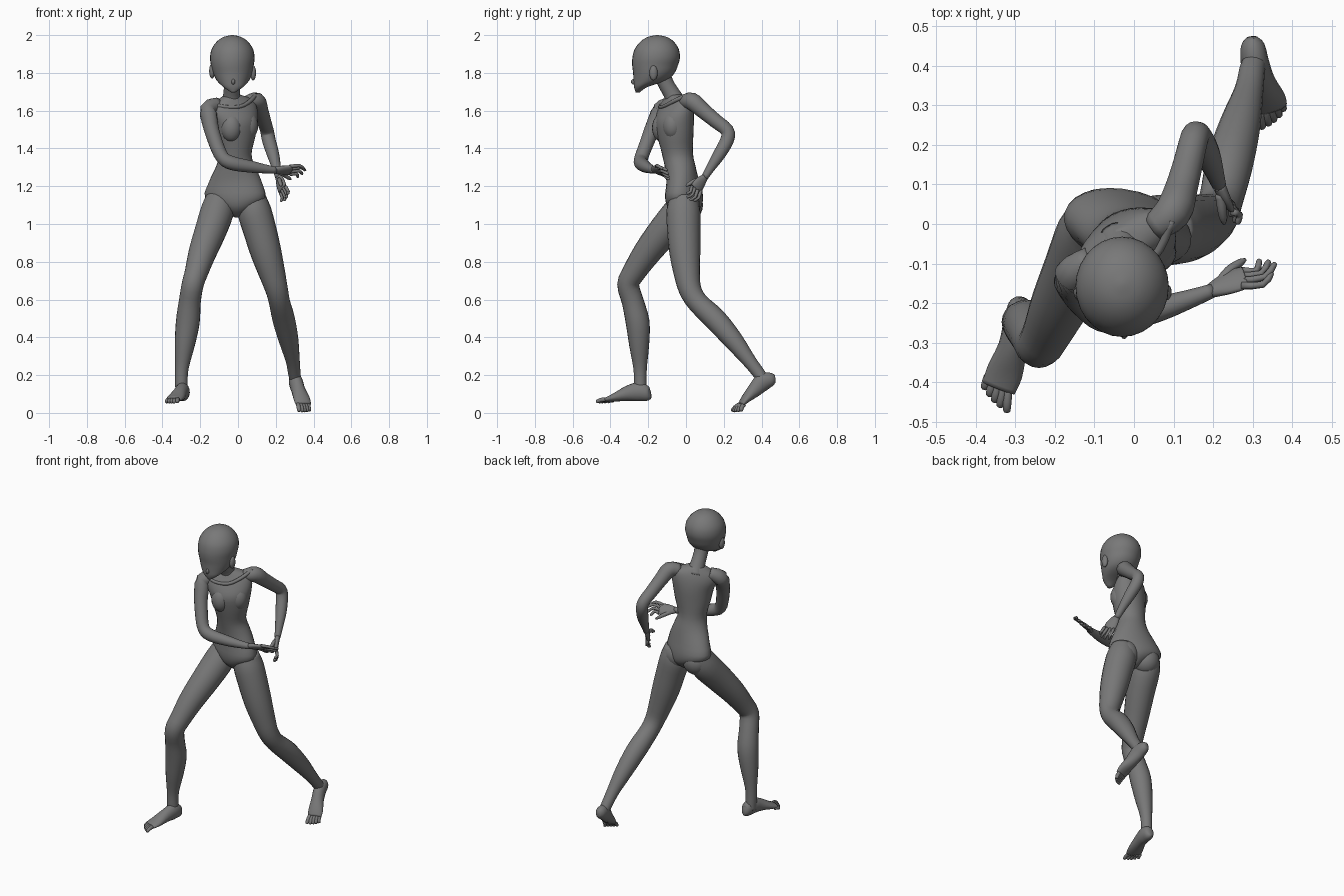
import bpy, bmesh
from math import sin, cos, pi, radians
from mathutils import Vector

skin_grey = bpy.data.materials.new("dark_grey")
skin_grey.diffuse_color = (.19, .19, .19, 1)


def spline(pts, sub):
    """Smooth a list of equal-length tuples with a Catmull-Rom curve."""
    out, last = [], len(pts) - 1
    for i in range(last):
        p = [pts[max(0, min(last, i + k))] for k in (-1, 0, 1, 2)]
        for s in range(sub):
            t = s / sub
            out.append([0.5 * (2 * b + (c - a) * t + (2 * a - 5 * b + 4 * c - d) * t * t
                               + (3 * b - a - 3 * c + d) * t ** 3) for a, b, c, d in zip(*p)])
    return out + [list(pts[-1])]


def finish(bm, name):
    bmesh.ops.recalc_face_normals(bm, faces=bm.faces)
    me = bpy.data.meshes.new(name)
    bm.to_mesh(me)
    bm.free()
    me.shade_smooth()
    me.materials.append(skin_grey)
    ob = bpy.data.objects.new(name, me)
    bpy.context.collection.objects.link(ob)
    return ob


def skin(name, frames, n):
    """Bridge rings given as (centre, side vector, front vector)."""
    bm = bmesh.new()
    rings = [[bm.verts.new(c + u * cos(2 * pi * k / n) + v * sin(2 * pi * k / n))
              for k in range(n)] for c, u, v in frames]
    for r, q in zip(rings, rings[1:]):
        for k in range(n):
            bm.faces.new((r[k], r[(k + 1) % n], q[(k + 1) % n], q[k]))
    bm.faces.new(rings[0][::-1])
    bm.faces.new(rings[-1])
    return finish(bm, name)


def stack(name, pts, n=28, sub=3):
    """Level rings: x, y, z, half width, half depth, yaw, sideways tilt."""
    frames = []
    for x, y, z, a, b, yaw, tilt in spline(pts, sub):
        w = radians(yaw)
        frames.append((Vector((x, y, z)), Vector((cos(w), sin(w), tilt)) * a,
                       Vector((-sin(w), cos(w), 0)) * b))
    return skin(name, frames, n)


def tube(name, pts, side=(1, 0, 0), n=16, sub=3):
    """Rings square to a path: x, y, z, radius along side[, other radius]."""
    pts = spline([p if len(p) == 5 else (*p, p[3]) for p in pts], sub)
    frames = []
    for i, p in enumerate(pts):
        t = Vector(pts[min(i + 1, len(pts) - 1)][:3]) - Vector(pts[max(i - 1, 0)][:3])
        t.normalize()
        u = Vector(side)
        u = (u - t * u.dot(t)).normalized()
        frames.append((Vector(p[:3]), u * p[3], t.cross(u) * p[4]))
    return skin(name, frames, n)


def ball(name, c, r, seg=20):
    bm = bmesh.new()
    bmesh.ops.create_uvsphere(bm, u_segments=seg, v_segments=seg // 2 + 2, radius=1)
    for v in bm.verts:
        v.co = Vector(c) + Vector((v.co.x * r[0], v.co.y * r[1], v.co.z * r[2]))
    return finish(bm, name)


def digits(name, roots, tips, bend, r):
    """Fingers or toes between two root ends and listed tips."""
    a, b = Vector(roots[0]), Vector(roots[1])
    for i, tip in enumerate(tips):
        s = a.lerp(b, i / (len(tips) - 1))
        e = Vector(tip)
        m = s.lerp(e, 0.55) + Vector(bend)
        q = m.lerp(e, 0.85)
        tube(f"{name}_{i + 1}", [(*s, r), (*m, r * .95), (*q, r * .8), (*e, r * .3)],
             side=(.3, .5, .8), n=8, sub=2)


# Torso: hips turn one way, chest the other
stack("torso", [
    (0, -.01, 1.035, .015, .03, -15, 0), (0, -.010, 1.08, .09, .082, -15, 0),
    (-.015, -.010, 1.14, .164, .095, -15, 0), (-.014, -.016, 1.22, .143, .086, -10, 0),
    (-.012, -.03, 1.30, .106, .082, 0, 0), (-.015, -.045, 1.37, .087, .082, 12, 0),
    (-.011, -.056, 1.46, .106, .092, 25, .05), (-.010, -.061, 1.54, .122, .096, 30, .1),
    (-.022, -.058, 1.60, .135, .08, 31, .13), (-.03, -.056, 1.645, .12, .06, 32, .13),
    (-.035, -.06, 1.68, .05, .042, 32, .1)])
for side, s in (("right", -1), ("left", 1)):
    ball(f"{side}_breast", (.008 + s * .043, -.098 + s * .028, 1.515 + s * .006), (.056, .054, .075))
    ball(f"{side}_buttock", (-.009 + s * .072, .002 - s * .008, 1.10), (.083, .08, .085))
tube("collar", [(-.15, -.122, 1.637, .011), (-.07, -.138, 1.62, .010),
                (.012, -.118, 1.622, .010), (.066, -.062, 1.652, .011),
                (.095, .01, 1.685, .011)], side=(0, 0, 1), n=10)

# Neck and head
tube("neck", [(-.035, -.048, 1.63, .058), (-.034, -.07, 1.68, .045),
              (-.032, -.105, 1.74, .042), (-.03, -.13, 1.80, .046)])
stack("head", [
    (-.025, -.255, 1.697, .012, .011, 0, 0), (-.025, -.240, 1.725, .052, .035, 0, 0),
    (-.027, -.190, 1.76, .086, .088, 0, 0), (-.028, -.170, 1.80, .104, .110, 0, 0),
    (-.03, -.164, 1.84, .113, .121, 0, 0), (-.03, -.158, 1.88, .118, .126, 0, 0),
    (-.03, -.155, 1.925, .110, .117, 0, 0), (-.03, -.153, 1.965, .083, .089, 0, 0),
    (-.03, -.152, 1.99, .047, .051, 0, 0), (-.03, -.152, 2.0, .006, .006, 0, 0)])
ball("nose", (-.025, -.274, 1.753), (.010, .017, .016), 12)
for side, x, z in (("right", -.137, 1.81), ("left", .080, 1.80)):
    ball(f"{side}_ear", (x, -.172, z), (.016, .022, .04), 14)

# Arms
tube("right_arm", [
    (-.105, -.09, 1.635, .036), (-.155, -.130, 1.605, .047), (-.145, -.172, 1.52, .041),
    (-.118, -.207, 1.43, .038), (-.082, -.236, 1.352, .036), (-.03, -.238, 1.322, .037),
    (.065, -.214, 1.304, .032), (.14, -.19, 1.292, .024), (.20, -.168, 1.285, .018)],
    side=(0, .3, 1))
tube("left_arm", [
    (.05, -.01, 1.645, .036), (.098, .030, 1.65, .047), (.118, .085, 1.605, .042),
    (.137, .155, 1.547, .038), (.153, .218, 1.495, .036), (.163, .218, 1.445, .036),
    (.185, .177, 1.37, .033), (.203, .132, 1.30, .024), (.215, .098, 1.245, .018)])

# Hands
tube("right_palm", [(.19, -.171, 1.286, .018, .016), (.225, -.155, 1.285, .032, .015),
                    (.265, -.14, 1.284, .038, .013), (.282, -.134, 1.284, .034, .010)],
     side=(.2, -.7, .6), n=12)
digits("right_finger", [(.272, -.156, 1.304), (.274, -.118, 1.262)],
       [(.350, -.122, 1.292), (.358, -.098, 1.284), (.342, -.092, 1.264), (.318, -.09, 1.248)],
       (.010, -.016, .012), .0095)
tube("right_thumb", [(.215, -.150, 1.275, .013), (.24, -.118, 1.262, .012),
                     (.268, -.098, 1.244, .010), (.282, -.09, 1.236, .004)], side=(0, 0, 1), n=8)
tube("left_palm", [(.214, .102, 1.25, .018, .016), (.222, .08, 1.226, .032, .015),
                   (.232, .058, 1.195, .038, .013), (.236, .05, 1.185, .034, .010)],
     side=(.5, -.7, .5), n=12)
digits("left_finger", [(.250, .03, 1.20), (.22, .078, 1.178)],
       [(.262, .000, 1.16), (.255, .004, 1.14), (.245, .020, 1.124), (.228, .040, 1.120)],
       (.010, .010, -.008), .0095)
tube("left_thumb", [(.218, .075, 1.235, .013), (.222, .04, 1.225, .012),
                    (.226, .014, 1.21, .010), (.228, .000, 1.20, .004)], side=(0, 0, 1), n=8)

# Legs
tube("right_leg", [
    (-.095, .008, 1.15, .07), (-.108, -.025, 1.075, .088), (-.145, -.115, .965, .084),
    (-.188, -.205, .85, .074), (-.22, -.275, .745, .062), (-.24, -.306, .68, .058),
    (-.255, -.282, .59, .058), (-.266, -.256, .48, .063), (-.282, -.248, .36, .053),
    (-.297, -.243, .24, .036), (-.30, -.242, .16, .033), (-.298, -.24, .10, .032)], n=20)
tube("left_leg", [
    (.075, -.015, 1.15, .07), (.085, -.014, 1.075, .089), (.115, -.012, .97, .088),
    (.148, -.006, .85, .082), (.18, .005, .74, .070), (.204, .021, .655, .060),
    (.220, .062, .585, .056), (.242, .155, .495, .060), (.268, .25, .385, .052),
    (.29, .335, .275, .037), (.298, .385, .21, .033), (.305, .412, .17, .03)], n=20)

# Feet
tube("right_foot", [
    (-.284, -.187, .10, .014, .022), (-.287, -.203, .10, .03, .038),
    (-.293, -.25, .112, .037, .05), (-.306, -.31, .103, .037, .04),
    (-.327, -.375, .082, .046, .023), (-.342, -.415, .071, .043, .014)], side=(1, -.3, 0))
digits("right_toe", [(-.318, -.415, .07), (-.368, -.385, .066)],
       [(-.322, -.476, .058), (-.339, -.463, .056), (-.353, -.45, .056),
        (-.366, -.435, .056), (-.379, -.416, .056)], (0, 0, .006), .012)
tube("left_foot", [
    (.298, .472, .182, .014, .02), (.300, .452, .178, .03, .036),
    (.306, .405, .162, .036, .048), (.320, .36, .118, .037, .038),
    (.338, .315, .073, .045, .023), (.346, .292, .045, .042, .014)], side=(1, .25, 0))
digits("left_toe", [(.318, .29, .048), (.37, .308, .045)],
       [(.324, .243, .008), (.341, .252, .006), (.354, .262, .006),
        (.367, .275, .007), (.378, .292, .008)], (0, -.004, .004), .012)
